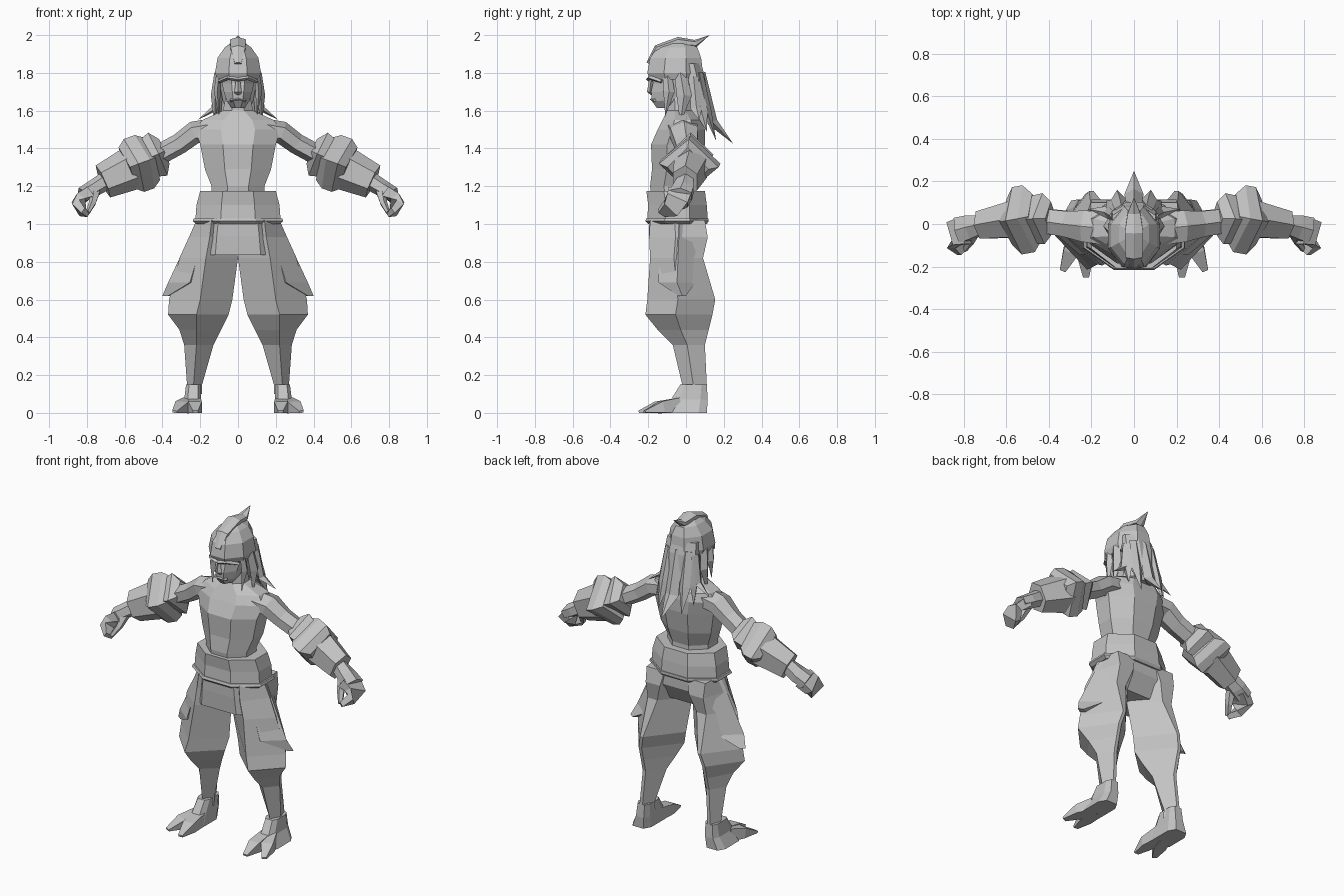
import bpy
import bmesh
import math
from mathutils import Vector

cube = bpy.data.objects.get("Cube")
if cube:
    bpy.data.objects.remove(cube, do_unlink=True)

clay = bpy.data.materials.new("plain_grey")
clay.use_nodes = True
grey = (.55, .55, .55, 1)
clay.diffuse_color = grey
clay.node_tree.nodes["Principled BSDF"].inputs["Base Color"].default_value = grey

SIDE = Vector((1, 0, 0))
DEPTH = Vector((0, 1, 0))


def loft(name, rings, mirrored=False):
    """Skin a stack of equal point rings and close both ends."""
    bm = bmesh.new()
    loops = [[bm.verts.new(p) for p in ring] for ring in rings]
    count = len(loops[0])
    for low, high in zip(loops, loops[1:]):
        for i in range(count):
            j = (i + 1) % count
            bm.faces.new((low[i], low[j], high[j], high[i]))
    bm.faces.new(loops[0][::-1])
    bm.faces.new(loops[-1])
    bmesh.ops.remove_doubles(bm, verts=bm.verts, dist=.0005)
    bmesh.ops.recalc_face_normals(bm, faces=bm.faces)
    mesh = bpy.data.meshes.new(name)
    bm.to_mesh(mesh)
    bm.free()
    mesh.materials.append(clay)
    obj = bpy.data.objects.new(name, mesh)
    bpy.context.collection.objects.link(obj)
    if mirrored:
        mod = obj.modifiers.new("both_sides", "MIRROR")
        mod.use_mirror_merge = False
    return obj


def block(name, rows, mirrored=False, cut=.3):
    """Loft level octagons; each row is left, right, front, back, height."""
    rings = []
    for x0, x1, y0, y1, z in rows:
        a, b = (x1 - x0) * cut, (y1 - y0) * cut
        rings.append([(x0 + a, y0, z), (x1 - a, y0, z), (x1, y0 + b, z),
                      (x1, y1 - b, z), (x1 - a, y1, z), (x0 + a, y1, z),
                      (x0, y1 - b, z), (x0, y0 + b, z)])
    return loft(name, rings, mirrored)


def centred(name, rows, cut=.3):
    """Symmetric block; each row is half width, front, back, height."""
    return block(name, [(-w, w, f, b, z) for w, f, b, z in rows], cut=cut)


def tube(name, stations, axis, sides=6, mirrored=True, flat=False):
    """Sweep a polygon along points; station is x, y, z, radius on axis, other radius."""
    points = [Vector(s[:3]) for s in stations]
    rings = []
    grow = 1 / math.cos(math.pi / sides) if flat else 1
    turn = math.pi / sides if flat else 0
    for i, (p, s) in enumerate(zip(points, stations)):
        along = (points[min(i + 1, len(points) - 1)] - points[max(i - 1, 0)]).normalized()
        u = (axis - along * axis.dot(along)).normalized()
        v = along.cross(u)
        ring = []
        for k in range(sides):
            t = math.tau * k / sides + turn
            ring.append(p + grow * (u * s[3] * math.sin(t) + v * s[4] * math.cos(t)))
        rings.append(ring)
    return loft(name, rings, mirrored)


# Bare torso and neck
centred("torso", [
    (.14, -.18, .06, 1.1), (.14, -.19, .055, 1.2), (.175, -.18, .08, 1.29),
    (.2, -.185, .1, 1.42), (.225, -.15, .1, 1.5), (.19, -.125, .09, 1.55),
    (.08, -.1, .04, 1.6), (.06, -.1, .03, 1.7)])

# Wide sash and its lower band
centred("sash", [(.225, -.205, .115, 1.03), (.22, -.2, .11, 1.1), (.2, -.21, .1, 1.175)])
centred("sash_band", [(.22, -.2, .11, 1), (.24, -.215, .12, 1.015), (.235, -.21, .12, 1.03)])

# Trousers: hip panel, baggy diamond-section legs, side flaps
centred("hip_panel", [(.15, -.19, .04, .835), (.14, -.195, .1, .94), (.13, -.195, .1, 1.02)], cut=.1)
leg_rows = [
    (.03, .14, .22, -.19, .1, 1.02), (.02, .15, .26, -.195, .115, .93),
    (.0, .17, .31, -.19, .09, .82), (.03, .2, .365, -.205, .155, .6),
    (.05, .22, .37, -.215, .14, .52), (.09, .22, .31, -.15, .12, .44),
    (.13, .22, .285, -.07, .1, .36), (.19, .235, .27, -.02, .11, .15),
    (.19, .24, .28, -.03, .11, .1)]
leg_rings = []
for inner, crease, outer, front, back, z in leg_rows:
    middle = front + (back - front) * .45
    spread = max(.01, (z - .6) * .15)
    leg_rings.append([(inner, middle, z), (crease, front, z), (outer, middle, z),
                      (crease + spread, back, z), (crease - spread, back, z)])
loft("trouser_leg", leg_rings, True)
block("side_flap", [
    (.34, .4, -.04, .0, .62), (.14, .37, -.145, .05, .69), (.1, .225, -.14, .07, 1)], True, cut=.5)

# Bare feet with split toes
block("foot", [(.195, .32, -.11, .11, 0), (.195, .285, -.08, .115, .07),
               (.195, .275, -.03, .11, .15)], True, cut=.2)
for label, base, tip, reach in (("inner", .23, .225, -.25), ("outer", .26, .335, -.22)):
    tube(label + "_toe", [(base, -.04, .04, .033, .04),
                          ((base + tip) / 2, reach + .09, .03, .036, .03),
                          (tip, reach, .006, .014, .006)], SIDE, 4, flat=True)

# Arms
tube("upper_arm", [
    (.13, -.02, 1.5, .09, .06), (.23, -.01, 1.485, .085, .06),
    (.31, .0, 1.425, .07, .055), (.42, .015, 1.365, .065, .055),
    (.5, .02, 1.33, .06, .06)], DEPTH)

# Flared cuffs above the forearm guard
tube("upper_cuff", [
    (.39, .025, 1.385, .08, .07), (.425, .025, 1.37, .12, .125),
    (.49, .02, 1.34, .11, .1)], DEPTH, 4)
tube("elbow_cuff", [
    (.455, .035, 1.345, .11, .12), (.495, .025, 1.33, .16, .15),
    (.55, .015, 1.31, .16, .15), (.585, .01, 1.295, .11, .12)], DEPTH, 4)
tube("forearm_guard", [(.54, .025, 1.305, .1, .12), (.715, -.005, 1.225, .075, .093)], DEPTH)

# Half closed hands
tube("palm", [(.69, 0, 1.235, .045, .05), (.77, -.015, 1.185, .065, .045),
              (.825, -.03, 1.155, .07, .04)], DEPTH)
tube("fingers", [(.79, -.03, 1.165, .065, .03), (.845, -.045, 1.125, .06, .025),
                 (.84, -.08, 1.085, .05, .022), (.805, -.13, 1.06, .025, .015)], DEPTH, 4, flat=True)
tube("thumb", [(.755, -.04, 1.175, .03, .03), (.77, -.08, 1.11, .025, .02),
               (.795, -.12, 1.06, .015, .012)], DEPTH, 5)

# Face
centred("face", [(.035, -.155, -.02, 1.615), (.06, -.18, .0, 1.65),
                 (.075, -.185, .03, 1.7), (.085, -.175, .05, 1.745), (.09, -.18, .06, 1.78)])
tube("nose", [(0, -.185, 1.765, .01, .01), (0, -.192, 1.7, .02, .015),
              (0, -.18, 1.685, .015, .005)], SIDE, 4, mirrored=False)
tube("brow", [(0, -.2, 1.765, .012, .01), (.05, -.19, 1.775, .014, .012),
              (.1, -.13, 1.755, .01, .01)], DEPTH, 4)
tube("mouth", [(-.04, -.165, 1.655, .014, .008), (0, -.178, 1.66, .014, .012),
               (.04, -.165, 1.655, .014, .008)], DEPTH, 4, mirrored=False)

# Skull cap and crest
centred("skull_cap", [
    (.11, -.19, .085, 1.765), (.122, -.205, .09, 1.8), (.108, -.19, .08, 1.88),
    (.07, -.15, .06, 1.935), (.03, -.09, .0, 1.965)])
tube("crest", [
    (0, -.2, 1.85, .02, .01), (0, -.15, 1.925, .045, .025), (0, -.04, 1.965, .05, .025),
    (0, .05, 1.955, .035, .02), (0, .125, 2, 0, 0)], SIDE, 6, mirrored=False)

# Long hair: a back mass and tapering locks
centred("hair_back", [(.04, .07, .13, 1.54), (.08, .02, .115, 1.65),
                      (.105, -.04, .1, 1.78), (.1, -.05, .08, 1.85)])


def lock(name, root, middle, tip, width, mirrored=True):
    tube(name, [(*root, width * .8, width * .5), (*middle, width, width * .6), (*tip, 0, 0)],
         SIDE if name.startswith("back") else DEPTH, 4, mirrored)


lock("temple_lock", (.1, -.1, 1.8), (.11, -.09, 1.7), (.1, -.11, 1.57), .03)
lock("ear_lock", (.105, -.03, 1.8), (.12, -.01, 1.68), (.125, -.03, 1.53), .04)
lock("shoulder_lock", (.1, .04, 1.78), (.125, .055, 1.61), (.215, .07, 1.55), .03)
lock("rear_side_lock", (.09, .05, 1.75), (.11, .08, 1.6), (.13, .11, 1.49), .035)
lock("back_lock", (.06, .07, 1.8), (.07, .11, 1.6), (.08, .16, 1.44), .04)
lock("back_middle_lock", (0, .08, 1.8), (0, .14, 1.54), (0, .25, 1.425), .045, False)
